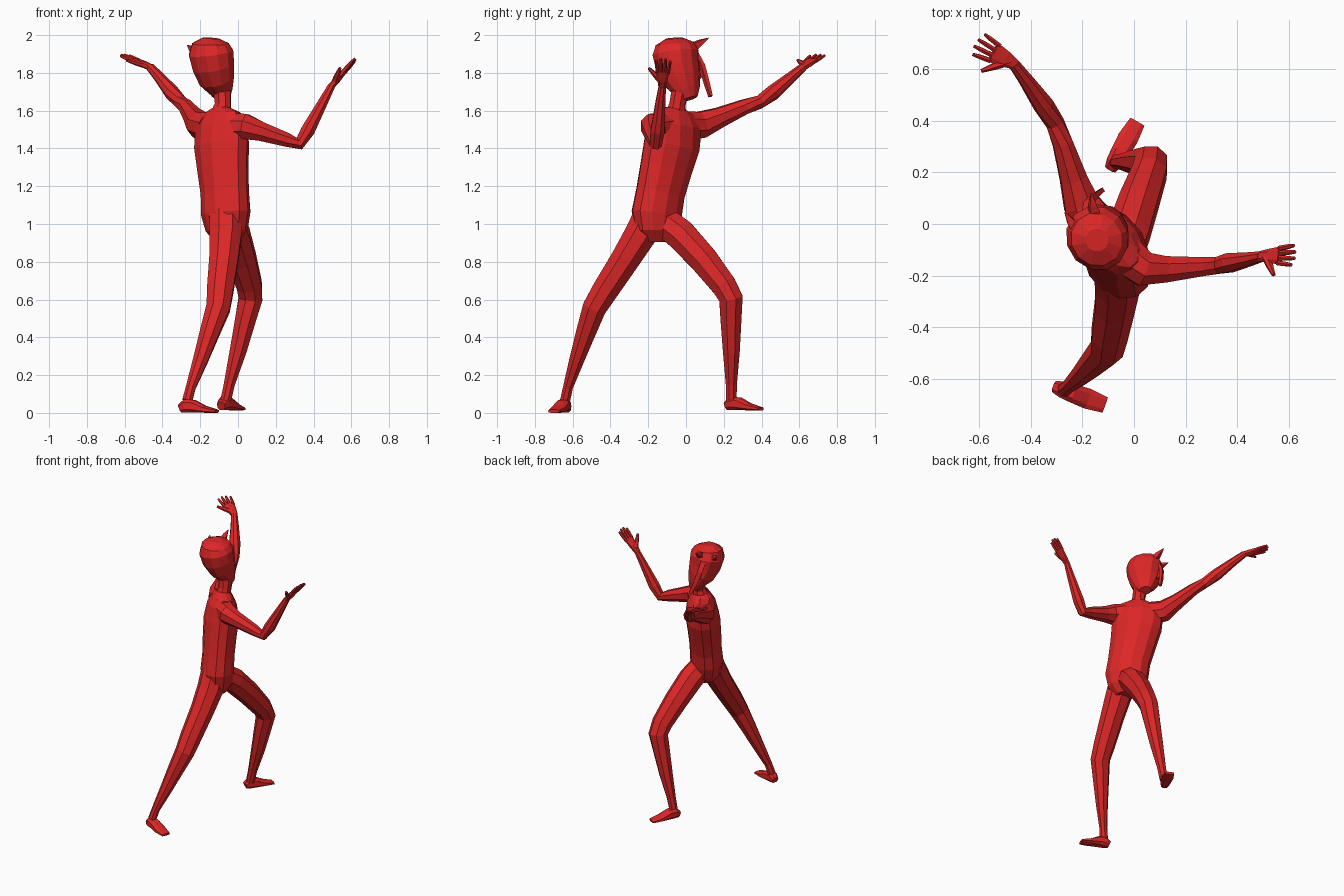
import bpy, bmesh, math
from mathutils import Vector

red = bpy.data.materials.new("bright red")
red.diffuse_color = (0.72, 0.02, 0.02, 1)


def loft(name, rings, side, n=8, square=1.0):
    """Skin of elliptical rings (x, y, z, half width along side, half depth)."""
    bm = bmesh.new()
    pts = [Vector(r[:3]) for r in rings]
    loops = []
    for i, r in enumerate(rings):
        t = (pts[min(i + 1, len(pts) - 1)] - pts[max(i - 1, 0)]).normalized()
        s = Vector(side)
        s = (s - t * s.dot(t)).normalized()
        u = t.cross(s)
        loop = []
        for k in range(n):
            a = 2 * math.pi * (k + 0.5) / n
            c, d = math.cos(a), math.sin(a)
            c = math.copysign(abs(c) ** square, c)
            d = math.copysign(abs(d) ** square, d)
            loop.append(bm.verts.new(pts[i] + s * c * r[3] + u * d * r[4]))
        loops.append(loop)
    for a, b in zip(loops, loops[1:]):
        for k in range(n):
            bm.faces.new((a[k], a[(k + 1) % n], b[(k + 1) % n], b[k]))
    bm.faces.new(loops[0][::-1])
    bm.faces.new(loops[-1])
    bmesh.ops.recalc_face_normals(bm, faces=bm.faces)
    me = bpy.data.meshes.new(name)
    bm.to_mesh(me)
    bm.free()
    me.materials.append(red)
    ob = bpy.data.objects.new(name, me)
    bpy.context.collection.objects.link(ob)
    return ob


def tube(name, rings, side=(0.64, -0.77, 0), n=8):
    return loft(name, [(*r, r[3]) for r in rings], side, n)


# torso, twisted about 50 degrees from the front, leaning over the front leg
loft("torso", [
    (-0.06, -0.155, 0.91, 0.07, 0.06),
    (-0.06, -0.155, 0.97, 0.125, 0.10),
    (-0.065, -0.155, 1.06, 0.15, 0.115),
    (-0.07, -0.135, 1.17, 0.148, 0.11),
    (-0.08, -0.105, 1.30, 0.16, 0.115),
    (-0.087, -0.075, 1.42, 0.175, 0.12),
    (-0.09, -0.06, 1.53, 0.175, 0.10),
    (-0.09, -0.055, 1.585, 0.14, 0.07),
    (-0.09, -0.05, 1.615, 0.06, 0.05)], (0.66, -0.75, 0), 12)
tube("neck", [(-0.09, -0.055, 1.58, 0.06), (-0.08, -0.045, 1.64, 0.045),
              (-0.085, -0.025, 1.74, 0.05)])

# head, turned towards the raised left hand
head_side = (0.87, 0.5, 0)
loft("head", [
    (-0.08, 0.02, 1.668, 0.035, 0.045),
    (-0.09, 0.005, 1.71, 0.06, 0.075),
    (-0.113, -0.02, 1.77, 0.095, 0.105),
    (-0.13, -0.045, 1.84, 0.113, 0.12),
    (-0.143, -0.055, 1.91, 0.120, 0.128),
    (-0.145, -0.06, 1.96, 0.098, 0.105),
    (-0.143, -0.062, 1.988, 0.045, 0.045)], head_side, 12)

# face: nose, brow horns, hanging strip
tube("nose", [(-0.165, 0.05, 1.84, 0.012), (-0.165, 0.085, 1.79, 0.018),
              (-0.145, 0.06, 1.77, 0.008)], head_side, 4)
for i, (base, mid, tip) in enumerate([
        ((-0.15, 0.02, 1.93), (-0.16, 0.075, 1.965), (-0.165, 0.12, 1.99)),
        ((-0.22, -0.02, 1.92), (-0.245, 0.01, 1.935), (-0.268, 0.045, 1.95))]):
    tube(f"brow_horn_{i}", [(*base, 0.035), (*mid, 0.02), (*tip, 0.002)], head_side, 4)
loft("face_strip", [(-0.185, 0.04, 1.93, 0.025, 0.01), (-0.175, 0.085, 1.84, 0.024, 0.015),
                    (-0.15, 0.11, 1.75, 0.02, 0.015), (-0.125, 0.13, 1.68, 0.014, 0.012)],
     head_side, 4)

# arms
tube("left_arm", [
    (-0.14, -0.01, 1.52, 0.085), (-0.205, 0.08, 1.53, 0.075), (-0.235, 0.18, 1.57, 0.056),
    (-0.275, 0.31, 1.625, 0.042), (-0.305, 0.39, 1.65, 0.037), (-0.35, 0.46, 1.70, 0.041),
    (-0.42, 0.56, 1.785, 0.029), (-0.465, 0.62, 1.835, 0.023)])
tube("right_arm", [
    (-0.03, -0.12, 1.52, 0.08), (0.04, -0.175, 1.52, 0.072), (0.12, -0.175, 1.495, 0.055),
    (0.26, -0.165, 1.45, 0.04), (0.325, -0.16, 1.43, 0.035), (0.37, -0.15, 1.50, 0.04),
    (0.45, -0.135, 1.65, 0.028), (0.495, -0.125, 1.735, 0.021)], (0, 1, 0))


# hands: flat palm, four fanned fingers and a thumb
def hand(name, wrist, tip, side, thumb, width):
    w, d = Vector(wrist), Vector(tip) - Vector(wrist)
    s = Vector(side).normalized()
    palm = [(*(w + d * f), a, b) for f, a, b in
            ((-0.05, 0.02, 0.017), (0.25, width * 0.8, 0.017), (0.55, width, 0.012))]
    loft(name + "_palm", palm, s, 8, 0.7)
    for k in range(4):
        o = (k - 1.5) / 1.5
        length = (0.92, 1.0, 1.0, 0.94)[k]
        a, b = w + d * 0.5 + s * o * width * 0.78, w + d * length + s * o * width * 1.05
        tube(f"{name}_finger_{k}", [(*a, 0.011), (*a.lerp(b, 0.6), 0.010), (*b, 0.007)], s, 6)
    a, b = w + d * 0.12, Vector(thumb)
    tube(name + "_thumb", [(*a, 0.018), (*a.lerp(b, 0.5), 0.015), (*b, 0.008)], s, 6)


hand("left_hand", (-0.465, 0.62, 1.835), (-0.61, 0.7, 1.9), (0.055, 0.085, 0.0),
     (-0.59, 0.592, 1.872), 0.043)
hand("right_hand", (0.495, -0.125, 1.735), (0.622, -0.12, 1.88), (0.1, 1, -0.1),
     (0.54, -0.197, 1.83), 0.036)

# legs: left one bent in front, right one stretched behind
tube("left_leg", [
    (-0.05, -0.12, 1.02, 0.085), (-0.02, -0.03, 0.95, 0.088), (0.02, 0.09, 0.82, 0.082),
    (0.06, 0.20, 0.68, 0.072), (0.066, 0.238, 0.61, 0.068), (0.04, 0.238, 0.50, 0.060),
    (0.0, 0.24, 0.33, 0.048), (-0.045, 0.24, 0.16, 0.032), (-0.065, 0.24, 0.07, 0.030)],
    (1, 0, 0))
tube("right_leg", [
    (-0.065, -0.19, 1.05, 0.095), (-0.065, -0.24, 0.95, 0.092), (-0.075, -0.32, 0.82, 0.083),
    (-0.095, -0.43, 0.65, 0.075), (-0.105, -0.485, 0.56, 0.068), (-0.15, -0.53, 0.43, 0.056),
    (-0.20, -0.58, 0.28, 0.042), (-0.25, -0.625, 0.14, 0.028), (-0.268, -0.64, 0.07, 0.029)],
    (1, 0, 0))

# feet: wedges from heel to flat toes
for name, heel, toe in (("left_foot", (-0.09, 0.215), (0.013, 0.395)),
                        ("right_foot", (-0.305, -0.63), (-0.112, -0.7))):
    h, t = Vector((*heel, 0)), Vector((*toe, 0))
    d = t - h
    lift = 0.017 if name == "left_foot" else 0.004
    rings = [(*(h + d * f + Vector((0, 0, hz + lift))), a, hz) for f, a, hz in
             ((0, 0.024, 0.024), (0.15, 0.034, 0.037), (0.35, 0.038, 0.036),
              (0.65, 0.042, 0.02), (1, 0.033, 0.009))]
    loft(name, rings, (d.y, -d.x, 0), 8, 0.7)

# rest the lowest point exactly on the ground
bpy.context.view_layer.update()
low = min(v.co.z for o in bpy.data.objects for v in o.data.vertices)
for o in bpy.data.objects:
    o.location.z -= low
